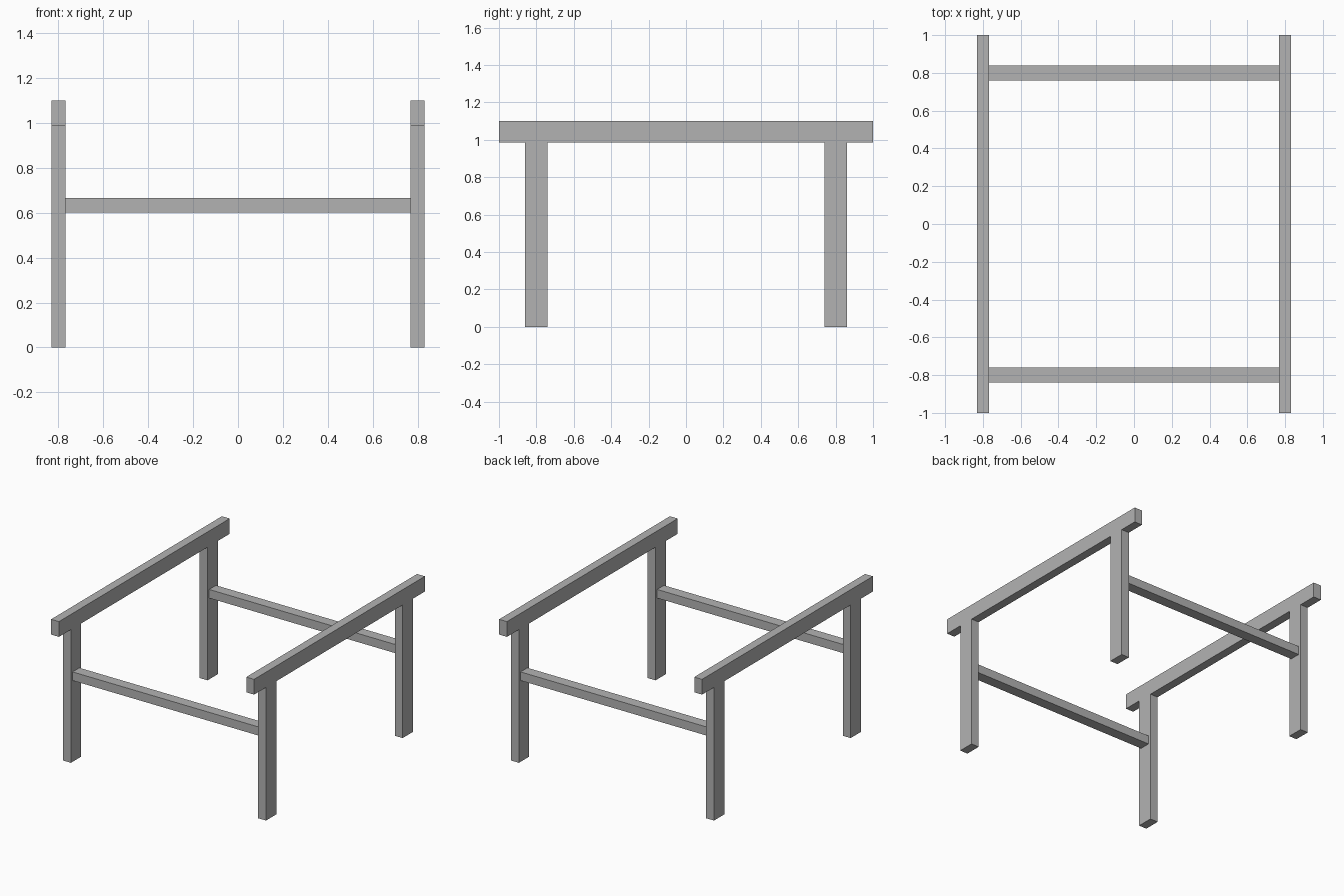
import bpy

cube = bpy.data.objects.get("Cube")
if cube:
    bpy.data.objects.remove(cube, do_unlink=True)

grey = bpy.data.materials.new("plain grey")
grey.use_nodes = True
colour = (0.45, 0.45, 0.45, 1)
grey.diffuse_color = colour
grey.node_tree.nodes["Principled BSDF"].inputs["Base Color"].default_value = colour


def beam(name, centre, size):
    """Add a square-edged beam of the given full size."""
    bpy.ops.mesh.primitive_cube_add(size=1, location=centre)
    obj = bpy.context.object
    obj.name = name
    obj.scale = size
    bpy.ops.object.transform_apply(location=False, rotation=False, scale=True)
    obj.data.materials.append(grey)


SIDE_X, LEG_Y = 0.80, 0.80
THICK, TOP, RAIL_BOTTOM = 0.064, 1.10, 0.987

for side, sx in (("left", 1), ("right", -1)):
    # Long top rails
    beam(f"{side}_top_rail", (sx * SIDE_X, 0, (TOP + RAIL_BOTTOM) / 2),
         (THICK, 2, TOP - RAIL_BOTTOM))
    # Legs under each rail
    for end, sy in (("front", -1), ("back", 1)):
        beam(f"{end}_{side}_leg", (sx * SIDE_X, sy * LEG_Y, RAIL_BOTTOM / 2),
             (THICK, 0.12, RAIL_BOTTOM))

# Crossbars between the legs
for end, sy in (("front", -1), ("back", 1)):
    beam(f"{end}_crossbar", (0, sy * LEG_Y, 0.634),
         (2 * SIDE_X - THICK, 0.08, 0.064))
